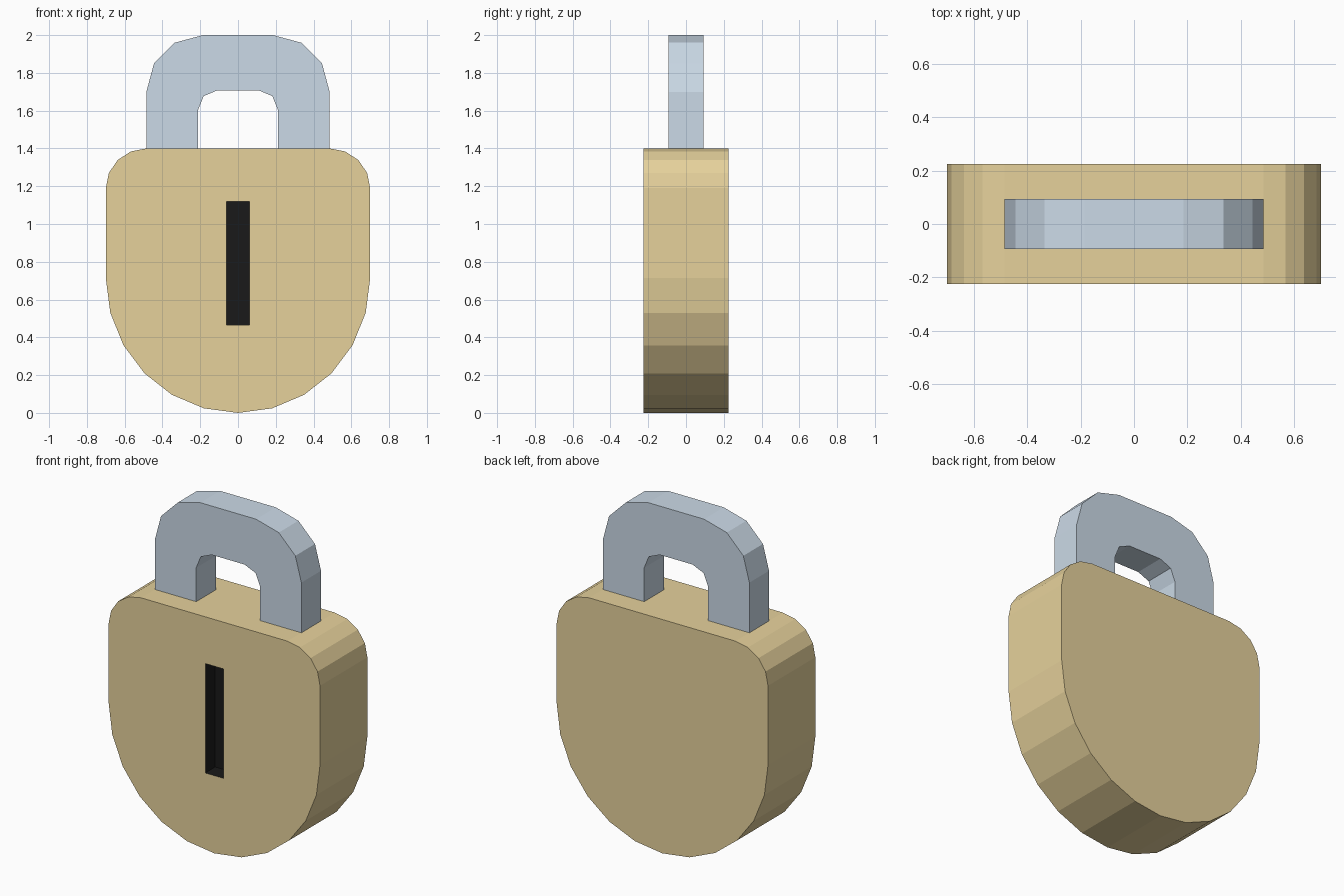
import bpy, bmesh
from math import sin, cos, radians

if "Cube" in bpy.data.objects:
    bpy.data.objects.remove(bpy.data.objects["Cube"])


def material(name, rgb):
    m = bpy.data.materials.new(name)
    m.diffuse_color = (*rgb, 1)
    m.use_nodes = True
    m.node_tree.nodes["Principled BSDF"].inputs["Base Color"].default_value = m.diffuse_color
    return m


def arc(cx, cz, rx, rz, a0, a1, n):
    """Points along an elliptical arc in the XZ plane."""
    angles = [radians(a0 + (a1 - a0) * i / n) for i in range(n + 1)]
    return [(cx + rx * cos(a), cz + rz * sin(a)) for a in angles]


def mirrored(pts):
    """Continue a right-hand outline with its left-hand mirror image."""
    return pts + [(-x, z) for x, z in reversed(pts) if x > 1e-5]


def extrude(name, outline, y0, y1, mat):
    """Solid made from an XZ outline running from y0 to y1."""
    bm = bmesh.new()
    face = bm.faces.new([bm.verts.new((x, y0, z)) for x, z in outline])
    side = bmesh.ops.extrude_face_region(bm, geom=[face])["geom"]
    verts = [v for v in side if isinstance(v, bmesh.types.BMVert)]
    bmesh.ops.translate(bm, verts=verts, vec=(0, y1 - y0, 0))
    bmesh.ops.recalc_face_normals(bm, faces=bm.faces)
    mesh = bpy.data.meshes.new(name)
    bm.to_mesh(mesh)
    bm.free()
    mesh.materials.append(mat)
    ob = bpy.data.objects.new(name, mesh)
    bpy.context.collection.objects.link(ob)
    return ob


brass = material("brass", (0.79, 0.64, 0.33))
steel = material("steel", (0.60, 0.70, 0.80))
black = material("black", (0.01, 0.01, 0.01))

# Body: half-round bottom, rounded top corners
body_outline = mirrored(arc(0, 0.715, 0.70, 0.715, -90, 0, 6)
                        + arc(0.485, 1.19, 0.215, 0.21, 0, 90, 4))
body = extrude("lock_body", body_outline, -0.224, 0.224, brass)

# Keyhole: blind slot cut in the front
slot = [(-0.06, 0.465), (0.06, 0.465), (0.06, 1.12), (-0.06, 1.12)]
cutter = extrude("keyhole_cutter", slot, -0.3, -0.13, black)
cutter.hide_render = True
cutter.hide_set(True)
cut = body.modifiers.new("keyhole", 'BOOLEAN')
cut.operation = 'DIFFERENCE'
cut.object = cutter
cut.solver = 'EXACT'
cut.material_mode = 'TRANSFER'

# Shackle: outer arch, then back along the inner arch
outer = mirrored([(0.485, 1.40)] + arc(0.185, 1.70, 0.30, 0.30, 0, 90, 3))
inner = mirrored([(0.212, 1.40)] + arc(0.108, 1.603, 0.104, 0.105, 0, 90, 2))
extrude("shackle", outer + inner[::-1], -0.093, 0.093, steel)
